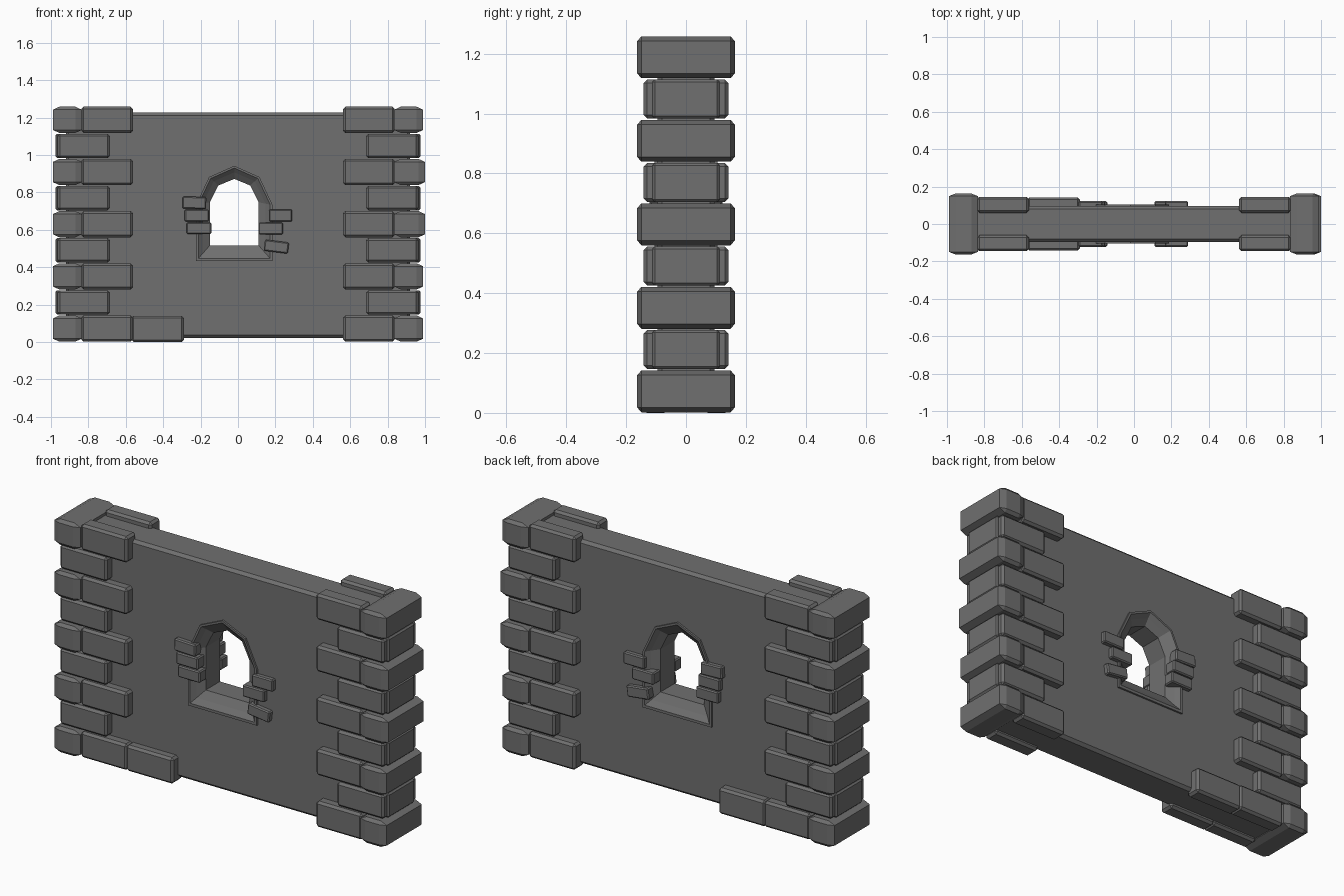
import bpy, bmesh, math
from mathutils import Matrix, Vector

if "Cube" in bpy.data.objects:
    bpy.data.objects.remove(bpy.data.objects["Cube"])

stone = bpy.data.materials.new("grey stone")
stone.diffuse_color = (0.16, 0.16, 0.16, 1)
stone.use_nodes = True
stone.node_tree.nodes["Principled BSDF"].inputs["Base Color"].default_value = stone.diffuse_color


def add_object(name, bm):
    bmesh.ops.recalc_face_normals(bm, faces=bm.faces[:])
    me = bpy.data.meshes.new(name)
    bm.to_mesh(me)
    bm.free()
    me.materials.append(stone)
    ob = bpy.data.objects.new(name, me)
    bpy.context.collection.objects.link(ob)
    return ob


def block(name, x, y, z, ch=(0.012, 0.012, 0.012), tilt=0.0):
    """Chamfered box; ch is the chamfer length along each axis."""
    size = Vector((x[1] - x[0], y[1] - y[0], z[1] - z[0]))
    mid = Vector((x[1] + x[0], y[1] + y[0], z[1] + z[0])) / 2
    bm = bmesh.new()
    bmesh.ops.create_cube(bm, size=1)
    bm.transform(Matrix.Diagonal([size[i] / ch[i] for i in range(3)] + [1]))
    bmesh.ops.bevel(bm, geom=bm.edges[:], offset=1, segments=1,
                    affect='EDGES', profile=0.5)
    bm.transform(Matrix.Diagonal(list(ch) + [1]))
    bm.transform(Matrix.Translation(mid) @ Matrix.Rotation(tilt, 4, 'Y'))
    return add_object(name, bm)


def face_bricks(name, x, depth, z, ch=0.012, tilt=0.0):
    """Matching bricks on the front and the back of the wall."""
    c = (ch, ch, ch)
    block(name + "_front", x, (-depth, -0.06), z, c, tilt)
    block(name + "_back", x, (0.06, depth), z, c, tilt)


def loft(name, rings, cyclic_caps):
    bm = bmesh.new()
    vs = [[bm.verts.new(p) for p in r] for r in rings]
    n = len(rings[0])
    for a, b in zip(vs, vs[1:]):
        for i in range(n):
            j = (i + 1) % n
            bm.faces.new((a[i], a[j], b[j], b[i]))
    if cyclic_caps:
        bm.faces.new(vs[0])
        bm.faces.new(vs[-1])
    return add_object(name, bm)


# Outer and inner outlines of the arched window (x, z)
outer = [(-.225, .44), (.185, .44), (.185, .74), (.115, .89), (-.02, .95), (-.155, .89), (-.225, .74)]
inner = [(-.15, .525), (.11, .525), (.11, .755), (.065, .845), (-.02, .88), (-.105, .845), (-.15, .755)]


def ring(t, y):
    return [(a[0] + (b[0] - a[0]) * t, y, a[1] + (b[1] - a[1]) * t)
            for a, b in zip(outer, inner)]


# Wall slab with the window cut through
wall = block("wall", (-0.92, 0.92), (-0.095, 0.095), (0.03, 1.235), (0.015, 0.015, 0.015))
cutter = loft("window_cutter", [ring(0.05, -0.3), ring(0.05, 0.3)], True)
cutter.hide_render = True
mod = wall.modifiers.new("window_hole", 'BOOLEAN')
mod.operation = 'DIFFERENCE'
mod.solver = 'EXACT'
mod.object = cutter
bpy.context.view_layer.objects.active = wall
bpy.ops.object.modifier_apply(modifier=mod.name)
bpy.data.objects.remove(cutter)

# Window surround: raised rim, splayed reveal, straight tunnel
profile = [(0, -.08), (0, -.105), (.17, -.105), (.5, -.085), (1, -.06)]
profile += [(t, -y) for t, y in reversed(profile)]
profile.append(profile[0])
loft("window_surround", [ring(t, y) for t, y in profile], False)

# Corner stones, alternating large and small courses on both ends
for row in range(9):
    zc = 0.08 + 0.1395 * row
    for side, label in ((-1, "left"), (1, "right")):
        def span(a, b):
            return tuple(sorted((side * a, side * b)))
        if row % 2 == 0:
            end = 1.0 if (side > 0 and row in (4, 6)) else 0.99
            z = (zc - 0.07, zc + 0.07)
            block(f"{label}_corner_stone_{row}", span(0.835, end), (-0.163, 0.163), z,
                  (0.035, 0.014, 0.016))
            face_bricks(f"{label}_long_brick_{row}", span(0.562, 0.838), 0.145, z)
        else:
            z = (zc - 0.065, zc + 0.065)
            block(f"{label}_end_stone_{row}", span(0.8, 0.975), (-0.112, 0.112), z,
                  (0.008, 0.008, 0.008))
            face_bricks(f"{label}_short_brick_{row}", span(0.685, 0.965), 0.142, z)

# Extra brick in the bottom course
face_bricks("base_brick", (-0.57, -0.29), 0.143, (0.008, 0.148))

# Small bricks beside the window
small = [(-.297, -.17, .72, .785, 2), (-.285, -.155, .653, .717, 0), (-.275, -.143, .585, .647, 0),
         (.165, .29, .653, .717, 0), (.11, .24, .583, .647, 0), (.14, .27, .488, .548, 7)]
for i, (x0, x1, z0, z1, deg) in enumerate(small):
    face_bricks(f"window_brick_{i}", (x0, x1), 0.122, (z0, z1), 0.006, math.radians(deg))

# Rest the model on the ground plane
low = min((o.matrix_world @ v.co).z for o in bpy.data.objects for v in o.data.vertices)
for o in bpy.data.objects:
    o.location.z -= low
